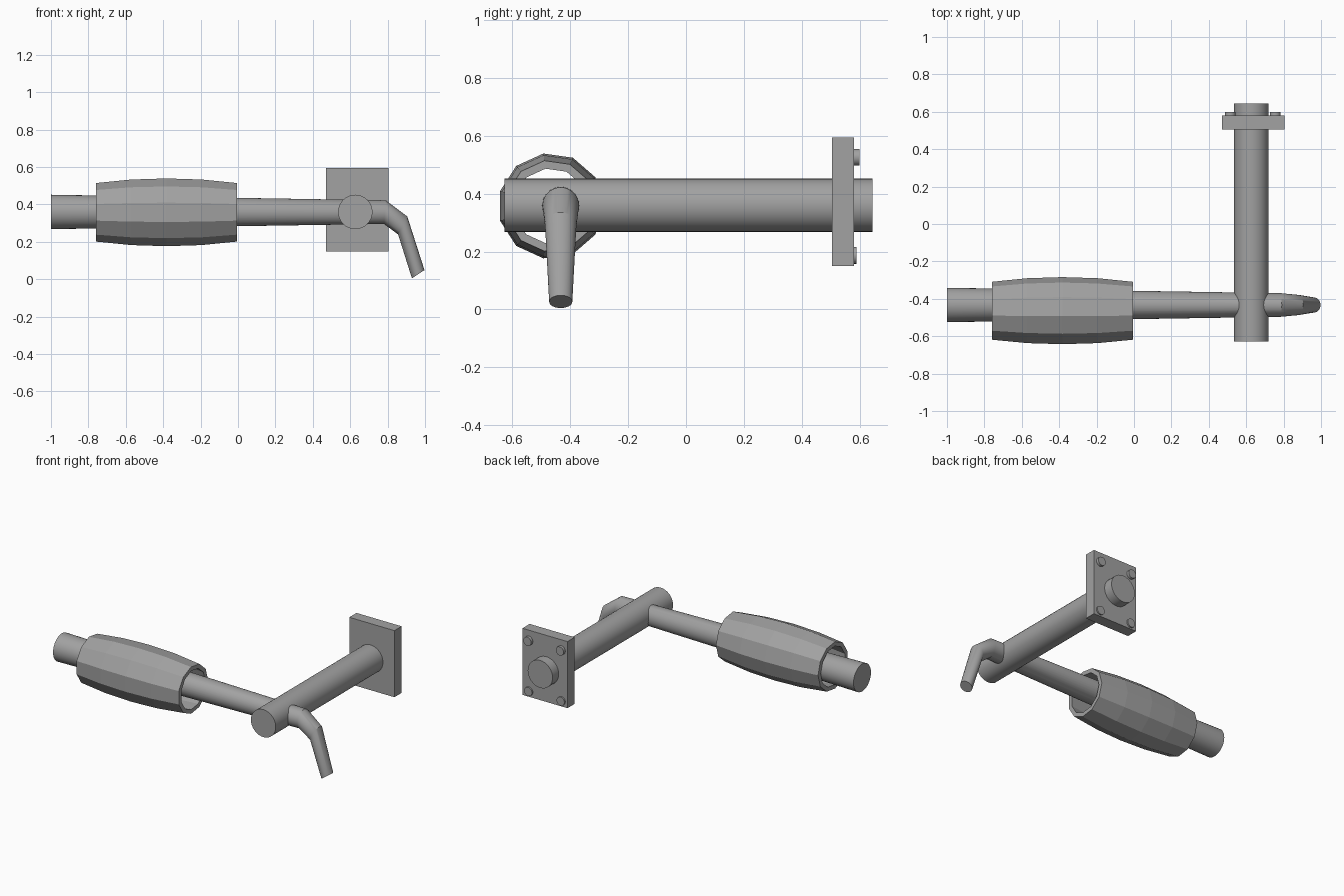
import bpy, bmesh, math
from mathutils import Vector

if "Cube" in bpy.data.objects:
    bpy.data.objects.remove(bpy.data.objects["Cube"])

grey = bpy.data.materials.new("plain grey")
grey.diffuse_color = (0.36, 0.36, 0.36, 1)
grey.use_nodes = True
grey.node_tree.nodes["Principled BSDF"].inputs["Base Color"].default_value = grey.diffuse_color


def finish(name, bm, smooth=True):
    """Turn a bmesh into a named grey object."""
    bmesh.ops.recalc_face_normals(bm, faces=bm.faces)
    mesh = bpy.data.meshes.new(name)
    bm.to_mesh(mesh)
    bm.free()
    mesh.materials.append(grey)
    obj = bpy.data.objects.new(name, mesh)
    bpy.context.collection.objects.link(obj)
    if smooth:
        bpy.ops.object.select_all(action='DESELECT')
        obj.select_set(True)
        bpy.context.view_layer.objects.active = obj
        bpy.ops.object.shade_smooth_by_angle(angle=math.radians(30))
    return obj


def loft(name, rings, caps=True, closed=False, smooth=True):
    """Skin a list of rings of points."""
    bm = bmesh.new()
    loops = [[bm.verts.new(p) for p in ring] for ring in rings]
    n = len(rings[0])
    pairs = list(zip(loops, loops[1:]))
    if closed:
        pairs.append((loops[-1], loops[0]))
    for a, b in pairs:
        for i in range(n):
            j = (i + 1) % n
            bm.faces.new((a[i], a[j], b[j], b[i]))
    if caps:
        bm.faces.new(loops[0])
        bm.faces.new(loops[-1])
    return finish(name, bm, smooth)


def circle(centre, u, v, n):
    """Points round an ellipse with half axes u and v."""
    return [Vector(centre) + Vector(u) * math.cos(math.tau * i / n)
            + Vector(v) * math.sin(math.tau * i / n) for i in range(n)]


def y_cylinder(name, x, z, y0, y1, r, n):
    return loft(name, [circle((x, y, z), (r, 0, 0), (0, 0, r), n) for y in (y0, y1)])


# Long post running front to back
y_cylinder("post", 0.627, 0.36, -0.628, 0.645, 0.092, 32)

# Mounting plate at the back
bm = bmesh.new()
bmesh.ops.create_cube(bm, size=1)
for v in bm.verts:
    v.co = Vector((0.637 + v.co.x * 0.333, 0.542 + v.co.y * 0.076, 0.372 + v.co.z * 0.445))
finish("mounting_plate", bm, smooth=False)

# Four bolt heads; the upper ones stand out a little more
for x in (0.515, 0.755):
    for z, y1 in ((0.187, 0.59), (0.526, 0.599)):
        y_cylinder("bolt", x, z, 0.57, y1, 0.029, 20)

# Tapering rod with a bent tail: upper point, lower point and half depth of each ring
ROD_Y = -0.433
rod = [((-1.0, 0.452), (-1.0, 0.268), 0.092),
       ((0.79, 0.422), (0.78, 0.296), 0.063),
       ((0.905, 0.336), (0.856, 0.24), 0.054),
       ((0.997, 0.049), (0.93, 0.005), 0.040)]
rings = []
for (xa, za), (xb, zb), r in rod:
    centre = ((xa + xb) / 2, ROD_Y, (za + zb) / 2)
    rings.append(circle(centre, (0, r, 0), ((xa - xb) / 2, 0, (za - zb) / 2), 32))
loft("bent_rod", rings)

# Hollow eleven-sided barrel sleeve, open at both ends
outer = [(-0.76, 0.158), (-0.571, 0.177), (-0.383, 0.183), (-0.194, 0.177), (-0.005, 0.158)]
inner = [(x, r - 0.028) for x, r in reversed(outer)]
loft("sleeve", [circle((x, -0.467, 0.358), (0, r, 0), (0, 0, r), 11) for x, r in outer + inner],
     caps=False, closed=True, smooth=False)
